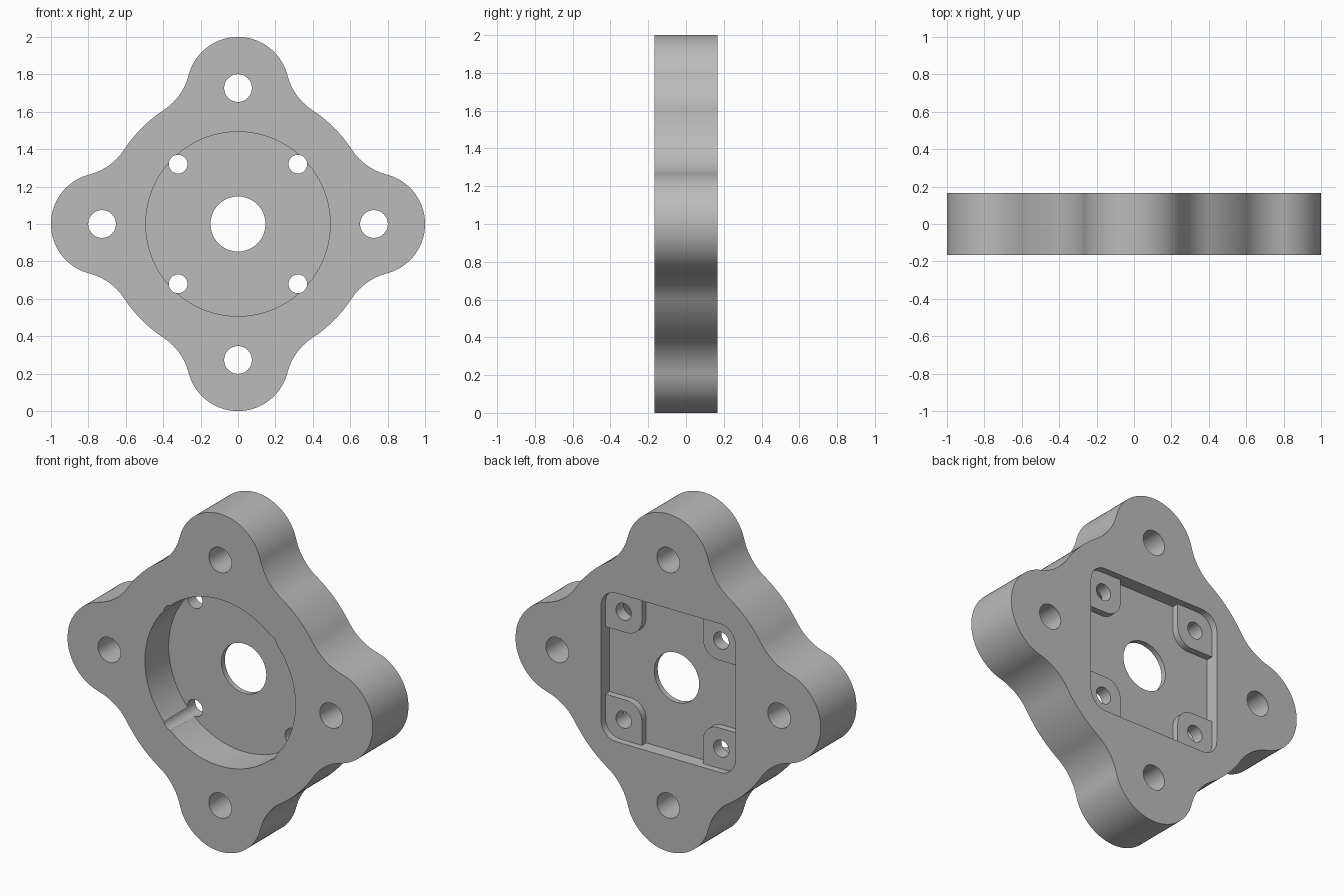
import bpy
import bmesh
from math import sin, cos, pi, acos, atan2

if "Cube" in bpy.data.objects:
    bpy.data.objects.remove(bpy.data.objects["Cube"], do_unlink=True)

BACK = 0.167            # half thickness
FRONT = -BACK
LOBE_R = 0.273          # mounting lobes
HUB_R = 1 - LOBE_R      # hub radius, also the distance to the lobe centres
FILLET = 0.318          # blend between hub and lobes
SCREW = 0.32            # screw hole offset
HALF = 0.44             # half width of the square recess
PAD = 0.20              # inner edge of the corner pads

metal = bpy.data.materials.new("grey metal")
metal.use_nodes = True
grey = (0.5, 0.5, 0.5, 1)
metal.diffuse_color = grey
metal.node_tree.nodes["Principled BSDF"].inputs["Base Color"].default_value = grey


def arc(cx, cz, r, a0, a1, n):
    return [(cx + r * cos(a0 + (a1 - a0) * i / n),
             cz + r * sin(a0 + (a1 - a0) * i / n)) for i in range(n + 1)]


def circle(cx, cz, r, n=64):
    return arc(cx, cz, r, 0, 2 * pi, n)[:-1]


def four_way(points):
    """Repeat a quarter profile around the centre."""
    out = []
    for k in range(4):
        c, s = cos(k * pi / 2), sin(k * pi / 2)
        for x, z in points:
            p = (x * c - z * s, x * s + z * c)
            if not out or abs(p[0] - out[-1][0]) + abs(p[1] - out[-1][1]) > 1e-5:
                out.append(p)
    if abs(out[0][0] - out[-1][0]) + abs(out[0][1] - out[-1][1]) < 1e-5:
        out.pop()
    return out


def prism(name, points, y0, y1):
    """Extrude an x-z profile along y, centred on z = 1."""
    bm = bmesh.new()
    face = bm.faces.new([bm.verts.new((x, y0, z + 1)) for x, z in points])
    new = bmesh.ops.extrude_face_region(bm, geom=[face])["geom"]
    bmesh.ops.translate(bm, vec=(0, y1 - y0, 0),
                        verts=[v for v in new if isinstance(v, bmesh.types.BMVert)])
    bmesh.ops.recalc_face_normals(bm, faces=bm.faces)
    mesh = bpy.data.meshes.new(name)
    bm.to_mesh(mesh)
    bm.free()
    mesh.materials.append(metal)
    obj = bpy.data.objects.new(name, mesh)
    bpy.context.collection.objects.link(obj)
    return obj


# Outer profile: lobe, fillet, hub, fillet for one quarter
d = HUB_R + FILLET
ang = acos((d * d + HUB_R ** 2 - (LOBE_R + FILLET) ** 2) / (2 * d * HUB_R))
fx, fz = d * cos(ang), d * sin(ang)
lobe_a = atan2(fz, fx - HUB_R)
quarter = arc(HUB_R, 0, LOBE_R, -lobe_a, lobe_a, 40)
quarter += arc(fx, fz, FILLET, lobe_a + pi, ang + pi, 14)[::1]
quarter += arc(0, 0, HUB_R, ang, pi / 2 - ang, 14)
quarter += arc(fz, fx, FILLET, 1.5 * pi - ang, 1.5 * pi - lobe_a, 14)
flange = prism("flange", four_way(quarter), FRONT, BACK)

# Front round pocket and centre bore
cutters = [prism("pocket_cutter", circle(0, 0, 0.493, 128), FRONT - 0.1, FRONT + 0.222),
           prism("bore_cutter", circle(0, 0, 0.147), -0.4, 0.4)]

# Back square recess, then the deeper floor that leaves the corner pads raised
corner = arc(HALF - 0.1, HALF - 0.1, 0.1, 0, pi / 2, 12)
cutters.append(prism("recess_cutter", four_way(corner), BACK - 0.04, BACK + 0.1))
pad_edge = [(HALF, PAD)] + arc(PAD + 0.1, PAD + 0.1, 0.1, 1.5 * pi, pi, 12) + [(PAD, HALF)]
cutters.append(prism("floor_cutter", four_way(pad_edge), BACK - 0.08, BACK + 0.1))

# Lobe holes and screw holes
for k in range(4):
    a = k * pi / 2
    cutters.append(prism("lobe_hole_cutter",
                         circle(HUB_R * cos(a), HUB_R * sin(a), 0.074, 48), -0.4, 0.4))
    a += pi / 4
    r = SCREW * 2 ** 0.5
    cutters.append(prism("screw_hole_cutter",
                         circle(r * cos(a), r * sin(a), 0.05, 40), -0.4, 0.4))

bpy.context.view_layer.objects.active = flange
flange.select_set(True)
for cutter in cutters:
    cutter.hide_render = True
    mod = flange.modifiers.new("cut", "BOOLEAN")
    mod.operation = "DIFFERENCE"
    mod.solver = "EXACT"
    mod.object = cutter
    bpy.ops.object.modifier_apply(modifier=mod.name)
    bpy.data.objects.remove(cutter, do_unlink=True)

bpy.ops.object.shade_smooth_by_angle(angle=pi / 6)
